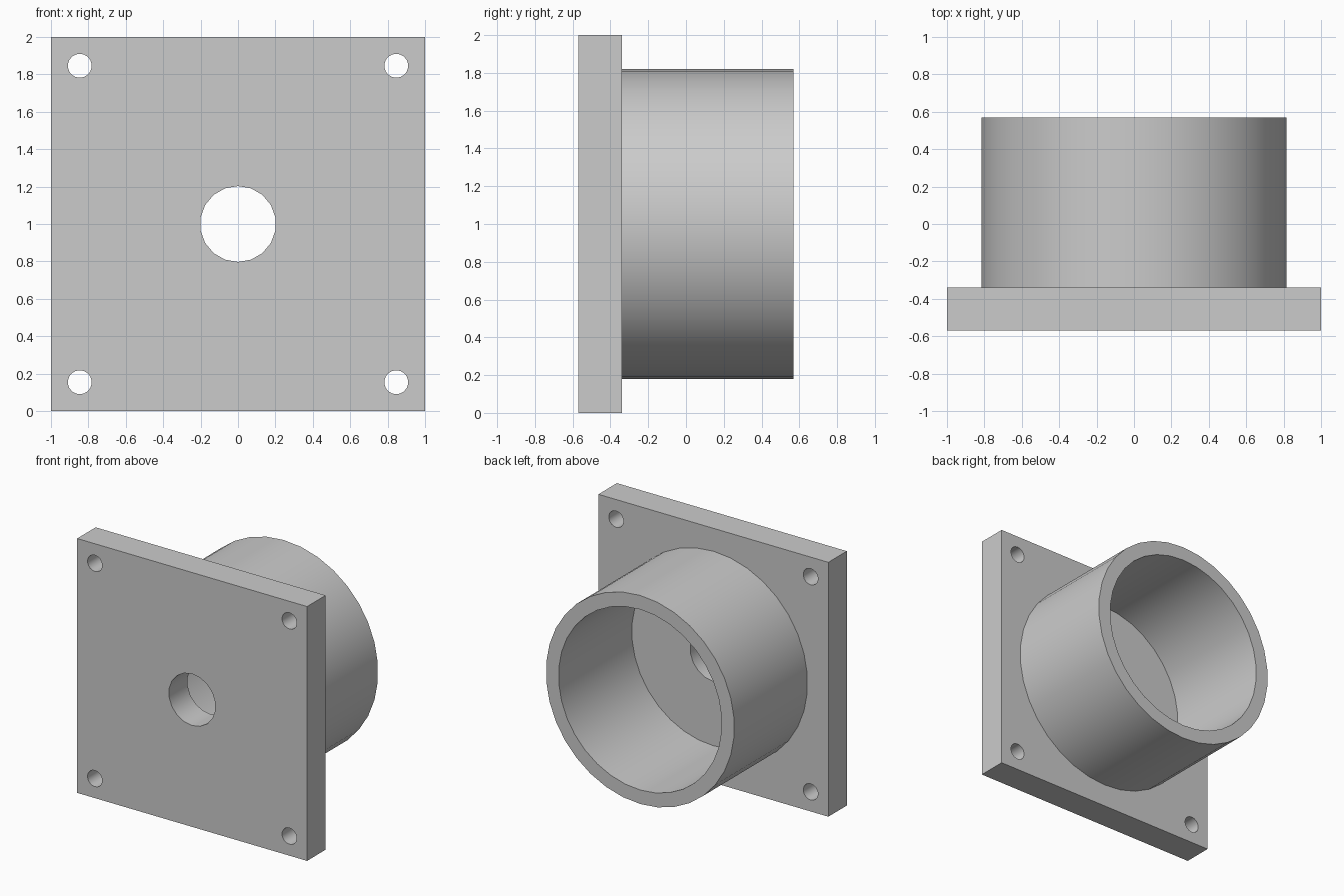
import bpy
import bmesh
from math import pi, sin, cos, radians
from mathutils import Vector

cube = bpy.data.objects.get("Cube")
if cube:
    bpy.data.objects.remove(cube, do_unlink=True)

# Single grey material
GREY = (0.6, 0.6, 0.6, 1.0)
grey = bpy.data.materials.new("plain grey")
grey.use_nodes = True
grey.diffuse_color = GREY
grey.node_tree.nodes["Principled BSDF"].inputs["Base Color"].default_value = GREY

MID = 1.0            # height of the central axis
FRONT, SEAT, BACK = -0.57, -0.34, 0.57


def circle(x, z, radius, sides):
    """Points of a circle in the xz plane, with one corner straight up."""
    angles = [2 * pi * i / sides for i in range(sides)]
    return [(x + radius * sin(a), z + radius * cos(a)) for a in angles]


def extruded_part(name, loops, y0, y1):
    """Fill an outline with holes and extrude it along y."""
    bm = bmesh.new()
    edges = []
    for loop in loops:
        verts = [bm.verts.new((x, y0, z)) for x, z in loop]
        edges += [bm.edges.new((a, b)) for a, b in zip(verts, verts[1:] + verts[:1])]
    bmesh.ops.triangle_fill(bm, edges=edges, use_beauty=True, normal=(0, -1, 0))
    result = bmesh.ops.extrude_face_region(bm, geom=bm.faces[:], use_keep_orig=True)
    moved = [g for g in result["geom"] if isinstance(g, bmesh.types.BMVert)]
    bmesh.ops.translate(bm, verts=moved, vec=Vector((0, y1 - y0, 0)))
    bmesh.ops.recalc_face_normals(bm, faces=bm.faces[:])
    mesh = bpy.data.meshes.new(name)
    bm.to_mesh(mesh)
    bm.free()
    mesh.materials.append(grey)
    obj = bpy.data.objects.new(name, mesh)
    bpy.context.collection.objects.link(obj)
    bpy.ops.object.select_all(action="DESELECT")
    obj.select_set(True)
    bpy.context.view_layer.objects.active = obj
    bpy.ops.object.shade_smooth_by_angle(angle=radians(30))
    return obj


# Square mounting plate with a central bore and four corner bolt holes
square = [(-1, 0), (1, 0), (1, 2), (-1, 2)]
bore = circle(0, MID, 0.203, 18)
bolt_holes = [circle(sx * 0.846, MID + sz * 0.846, 0.064, 18)
              for sx in (-1, 1) for sz in (-1, 1)]
extruded_part("mounting_plate", [square, bore] + bolt_holes, FRONT, SEAT)

# Round open collar standing on the back of the plate
extruded_part("round_collar",
              [circle(0, MID, 0.82, 34), circle(0, MID, 0.71, 34)], SEAT, BACK)
